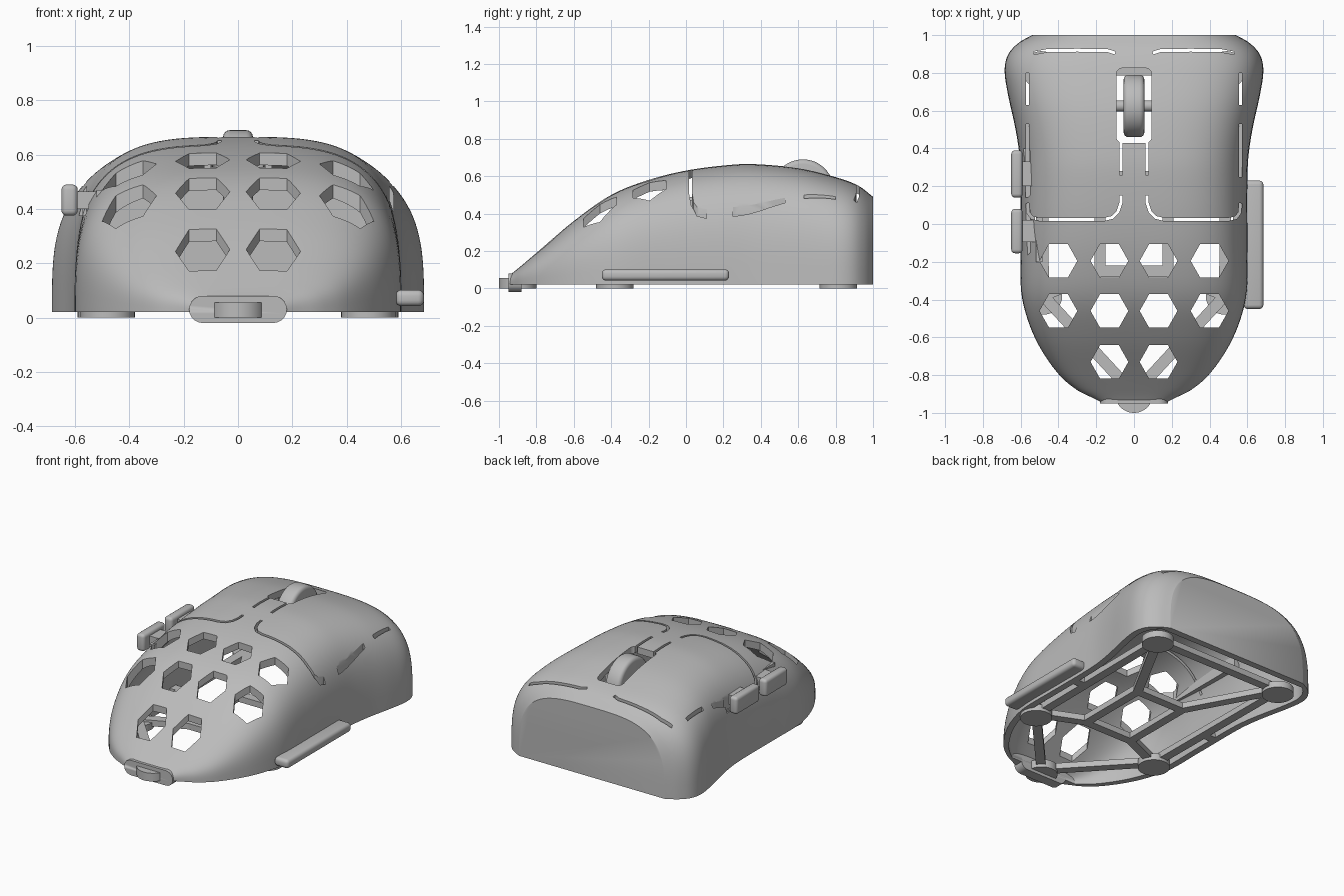
import bpy, bmesh
from math import pi, sin, cos, copysign
from mathutils import Vector, Matrix

cube = bpy.data.objects.get("Cube")
if cube:
    bpy.data.objects.remove(cube)

grey = bpy.data.materials.new("light grey plastic")
grey.use_nodes = True
grey.diffuse_color = (0.5, 0.5, 0.5, 1)
grey.node_tree.nodes["Principled BSDF"].inputs["Base Color"].default_value = (0.5, 0.5, 0.5, 1)


def finish(name, bm, bevel=0.0):
    """Turn a bmesh into a shaded object."""
    bmesh.ops.recalc_face_normals(bm, faces=bm.faces)
    if bevel:
        bmesh.ops.bevel(bm, geom=bm.edges[:], offset=bevel, segments=4, profile=0.5, affect='EDGES')
    me = bpy.data.meshes.new(name)
    bm.to_mesh(me)
    bm.free()
    me.materials.append(grey)
    ob = bpy.data.objects.new(name, me)
    bpy.context.collection.objects.link(ob)
    smooth(ob)
    return ob


def smooth(ob):
    bpy.ops.object.select_all(action='DESELECT')
    ob.select_set(True)
    bpy.context.view_layer.objects.active = ob
    bpy.ops.object.shade_smooth_by_angle(angle=0.6)


def prism(bm, pts, z0, z1):
    """Extrude a plan outline between two heights."""
    low = [bm.verts.new((x, y, z0)) for x, y in pts]
    top = [bm.verts.new((x, y, z1)) for x, y in pts]
    bm.faces.new(low[::-1])
    bm.faces.new(top)
    n = len(pts)
    for i in range(n):
        j = (i + 1) % n
        bm.faces.new((low[i], low[j], top[j], top[i]))


def ribbon(path, width):
    """Plan outline of a band that follows a path."""
    p = [Vector(q) for q in path]
    left, right = [], []
    for i, q in enumerate(p):
        d = (p[min(i + 1, len(p) - 1)] - p[max(i - 1, 0)]).normalized()
        n = Vector((-d.y, d.x)) * width / 2
        left.append(q + n)
        right.append(q - n)
    return [tuple(q) for q in left + right[::-1]]


def rect(x0, x1, y0, y1):
    return [(x0, y0), (x1, y0), (x1, y1), (x0, y1)]


def round_rect(x0, x1, y0, y1, r, steps=5):
    pts = []
    for k, (cx, cy) in enumerate(((x1 - r, y1 - r), (x0 + r, y1 - r), (x0 + r, y0 + r), (x1 - r, y0 + r))):
        for s in range(steps + 1):
            a = (k + s / steps) * pi / 2
            pts.append((cx + r * cos(a), cy + r * sin(a)))
    return pts


def box(name, x, y, z, bevel=0.0):
    bm = bmesh.new()
    prism(bm, rect(*x, *y), *z)
    return finish(name, bm, bevel)


def curve(table, t):
    """Smooth interpolation through (position, value) pairs."""
    n = len(table)
    i = max(k for k in range(n - 1) if table[k][0] <= t or k == 0)

    def slope(k):
        a, b = table[max(k - 1, 0)], table[min(k + 1, n - 1)]
        return (b[1] - a[1]) / (b[0] - a[0])
    (t0, v0), (t1, v1) = table[i], table[i + 1]
    d = t1 - t0
    u = (t - t0) / d
    return ((2*u**3 - 3*u**2 + 1) * v0 + (u**3 - 2*u**2 + u) * d * slope(i)
            + (3*u**2 - 2*u**3) * v1 + (u**3 - u**2) * d * slope(i + 1))


# Half width and height along the body
WIDTH = [(-0.945, 0.17), (-0.92, 0.22), (-0.88, 0.3), (-0.8, 0.395), (-0.65, 0.5), (-0.5, 0.565),
         (-0.35, 0.598), (-0.1, 0.6), (0.2, 0.6), (0.35, 0.605), (0.5, 0.627), (0.7, 0.67),
         (0.82, 0.685), (0.9, 0.665), (0.96, 0.61), (1, 0.54)]
HEIGHT = [(-0.945, 0.07), (-0.9, 0.105), (-0.8, 0.19), (-0.6, 0.36), (-0.4, 0.5), (-0.2, 0.58),
          (0, 0.63), (0.2, 0.657), (0.35, 0.665), (0.6, 0.643), (0.8, 0.595), (0.92, 0.55), (1, 0.49)]


def body(bm, y0, y1, inset, base, rows=70, cols=64):
    """Loft rounded arch sections from front to back."""
    loops = []
    for r in range(rows + 1):
        y = (y0 + y1) / 2 - (y1 - y0) / 2 * cos(pi * r / rows)
        w, h = curve(WIDTH, y) - inset, curve(HEIGHT, y) - inset - 0.02
        loop = [bm.verts.new((w, y, base))] if base < 0.02 else []
        for c in range(cols + 1):
            a = pi * c / cols
            x = copysign(abs(cos(a)) ** (2 / 3.4), cos(a)) * w
            loop.append(bm.verts.new((x, y, 0.02 + h * max(sin(a), 0) ** (2 / 3.4))))
        if base < 0.02:
            loop.append(bm.verts.new((-w, y, base)))
        loops.append(loop)
    n = len(loops[0])
    for a, b in zip(loops, loops[1:]):
        for i in range(n):
            j = (i + 1) % n
            bm.faces.new((a[i], a[j], b[j], b[i]))
    bm.faces.new(loops[0])
    bm.faces.new(loops[-1][::-1])


bm = bmesh.new()
body(bm, -0.945, 1, 0, 0.02)
shell = finish("shell", bm)
bm = bmesh.new()
body(bm, -0.88, 0.955, 0.045, -0.1)
hollow = finish("hollow_cutter", bm)

# Openings: honeycomb, wheel slot, button seams and side button slots
cut = bmesh.new()
for s in (-1, 1):
    for x, y in ((0.13, -0.195), (0.4, -0.195), (0.13, -0.46), (0.4, -0.46), (0.13, -0.73)):
        prism(cut, [(s * x + 0.1 * cos(k * pi / 3), y + 0.102 * sin(k * pi / 3)) for k in range(6)], 0.1, 1)
    seam = [(0.068, 0.15), (0.07, 0.11), (0.085, 0.065), (0.115, 0.035), (0.16, 0.024), (0.35, 0.024),
            (0.5, 0.024), (0.54, 0.034), (0.56, 0.06), (0.565, 0.11)]
    rear = [(0.1, 0.905), (0.14, 0.918), (0.3, 0.92), (0.46, 0.918), (0.53, 0.905)]
    for path in (seam, rear, [(0.565, 0.63), (0.565, 0.8)], [(0.565, 0.25), (0.565, 0.53)],
                 [(0.068, 0.26), (0.068, 0.46)]):
        prism(cut, ribbon([(s * x, y) for x, y in path], 0.016), 0.36, 1)
prism(cut, round_rect(-0.093, 0.093, 0.43, 0.825, 0.03), 0.3, 1)
for y0, y1 in ((0.14, 0.4), (-0.165, 0.09)):
    prism(cut, round_rect(-0.7, -0.55, y0, y1, 0.02), 0.375, 0.5)
cutter = finish("opening_cutter", cut)

for tool in (hollow, cutter):
    m = shell.modifiers.new("cut", 'BOOLEAN')
    m.operation, m.object, m.solver, m.use_self = 'DIFFERENCE', tool, 'EXACT', tool is cutter
bpy.context.view_layer.update()
shell.data = bpy.data.meshes.new_from_object(shell.evaluated_get(bpy.context.evaluated_depsgraph_get()))
shell.modifiers.clear()
for tool in (hollow, cutter):
    bpy.data.objects.remove(tool)
smooth(shell)


def cylinder(name, radius, depth, centre, sideways=False, bevel=0.0):
    bm = bmesh.new()
    turn = Matrix.Rotation(pi / 2, 4, 'Y') if sideways else Matrix()
    bmesh.ops.create_cone(bm, cap_ends=True, segments=48, radius1=radius, radius2=radius, depth=depth,
                          matrix=Matrix.Translation(centre) @ turn)
    if bevel:
        rims = [e for e in bm.edges if any(len(f.verts) > 4 for f in e.link_faces)]
        bmesh.ops.bevel(bm, geom=rims, offset=bevel, segments=4, profile=0.5, affect='EDGES')
    return finish(name, bm)


# Scroll wheel, its axle and hangers
cylinder("scroll_wheel", 0.165, 0.11, (0, 0.625, 0.525), True, 0.025)
cylinder("wheel_axle", 0.03, 0.24, (0, 0.625, 0.525), True)
for s, side in ((1, "left"), (-1, "right")):
    box(side + "_axle_hanger", sorted((s * 0.1, s * 0.125)), (0.57, 0.68), (0.47, 0.62))

# Side buttons with stems, and the long rail on the other flank
for name, y0, y1 in (("rear_side_button", 0.14, 0.39), ("front_side_button", -0.155, 0.08)):
    box(name, (-0.65, -0.59), (y0, y1), (0.375, 0.49), 0.02)
    box(name + "_stem", (-0.6, -0.5), (y0 + 0.06, y1 - 0.06), (0.4, 0.465))
box("side_button_carrier", (-0.52, -0.485), (-0.2, 0.4), (0.39, 0.47))
box("side_rail", (0.58, 0.685), (-0.45, 0.23), (0.042, 0.102), 0.022)

# Front lip above the front foot
bm = bmesh.new()
prism(bm, round_rect(-0.18, 0.18, -0.02, 0.08, 0.05), 0, 0.07)
lip = finish("front_lip", bm)
lip.data.transform(Matrix.Translation((0, -0.88, 0)) @ Matrix.Rotation(pi / 2, 4, 'X'))
lip.data.update()

# Feet
FEET = {"front": (0, -0.9), "left_middle": (0.48, -0.38), "right_middle": (-0.48, -0.38),
        "left_back": (0.49, 0.815), "right_back": (-0.49, 0.815)}
for name, (x, y) in FEET.items():
    high = 0.055 if name == "front" else 0.045
    cylinder(name + "_foot", 0.1, high, (x, y, high / 2))

# Open base frame: centre ring, diagonal struts and edge bars
bm = bmesh.new()
ring = [(-0.18, -0.25), (0.18, -0.25), (0.18, 0.25), (-0.18, 0.25)]
bars = [(a, ring[(i + 1) % 4]) for i, a in enumerate(ring)]
for s, side in ((1, "left"), (-1, "right")):
    mid, back = FEET[side + "_middle"], FEET[side + "_back"]
    bars += [(mid, FEET["front"]), (mid, (s * 0.18, -0.25)), (back, (s * 0.18, 0.25)), (mid, back)]
    bars += [((s * 0.48, 0.1), (s * 0.58, 0.1))]
bars.append((FEET["left_back"], FEET["right_back"]))
for a, b in bars:
    prism(bm, ribbon((a, b), 0.06), 0.02, 0.06)
finish("base_frame", bm)
